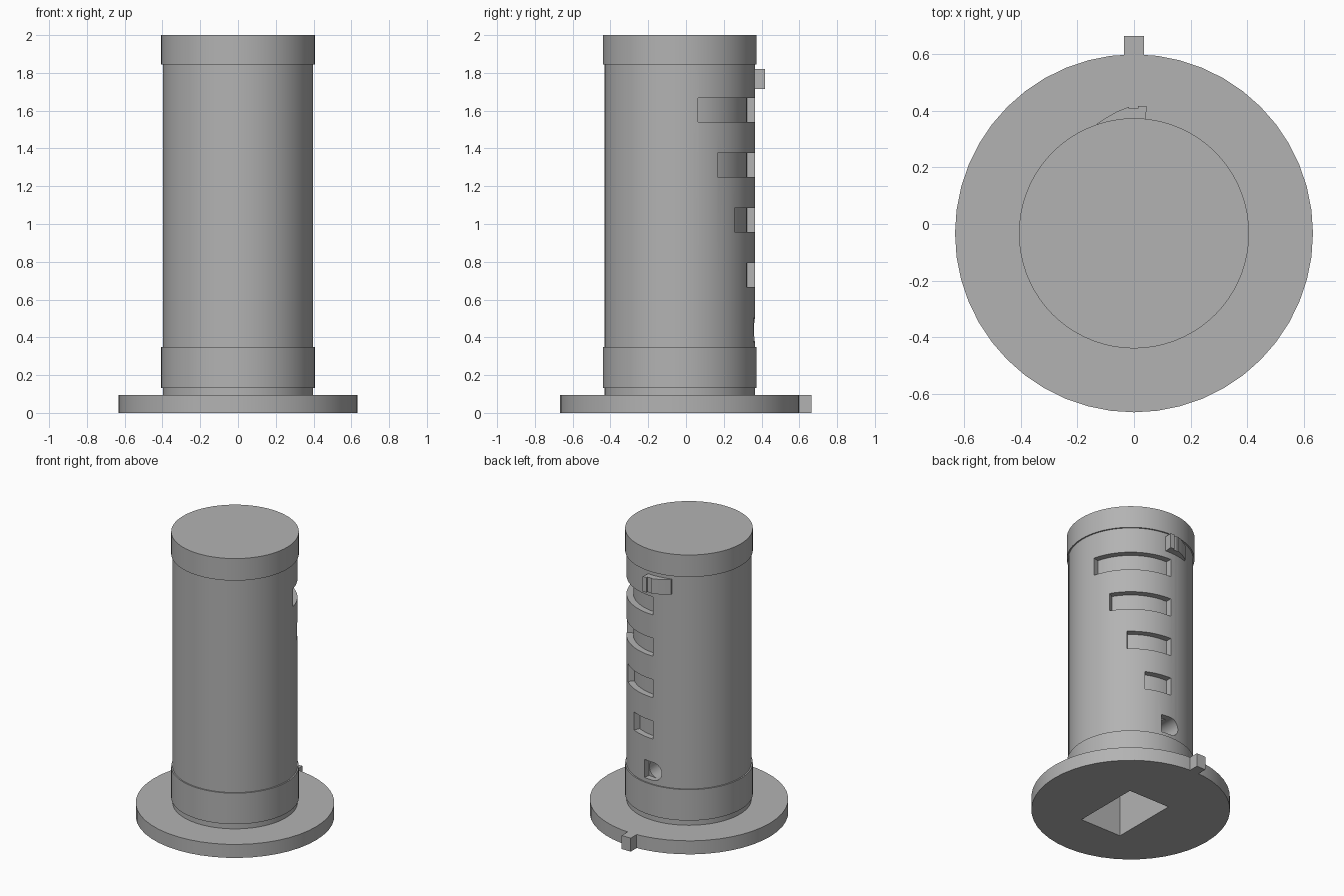
import bpy, bmesh
from math import sin, cos, pi, radians

if "Cube" in bpy.data.objects:
    bpy.data.objects.remove(bpy.data.objects["Cube"])

AXIS_Y = -0.033      # barrel axis, offset because of the rear tab
R_BODY, R_BAND, R_FLOOR = 0.398, 0.407, 0.355

gray = bpy.data.materials.new("plain gray")
gray.use_nodes = True
color = (0.45, 0.45, 0.45, 1)
gray.diffuse_color = color
gray.node_tree.nodes["Principled BSDF"].inputs["Base Color"].default_value = color


def finish(name, bm):
    bmesh.ops.recalc_face_normals(bm, faces=bm.faces[:])
    mesh = bpy.data.meshes.new(name)
    bm.to_mesh(mesh)
    bm.free()
    mesh.materials.append(gray)
    obj = bpy.data.objects.new(name, mesh)
    bpy.context.collection.objects.link(obj)
    return obj


def prism(name, outline, z0, z1):
    """Extrude a plan outline between two heights."""
    bm = bmesh.new()
    face = bm.faces.new([bm.verts.new((x, y, z0)) for x, y in outline])
    top = bmesh.ops.extrude_face_region(bm, geom=[face])["geom"]
    verts = [v for v in top if isinstance(v, bmesh.types.BMVert)]
    bmesh.ops.translate(bm, verts=verts, vec=(0, 0, z1 - z0))
    return finish(name, bm)


def lathe(name, profile, steps):
    """Spin (radius, height) pairs round the barrel axis, capping both ends."""
    bm = bmesh.new()
    rings = [[bm.verts.new((r * sin(2 * pi * i / steps),
                            AXIS_Y + r * cos(2 * pi * i / steps), z))
              for i in range(steps)] for r, z in profile]
    for a, b in zip(rings, rings[1:]):
        for i in range(steps):
            j = (i + 1) % steps
            bm.faces.new((a[i], a[j], b[j], b[i]))
    bm.faces.new(rings[0])
    bm.faces.new(rings[-1])
    return finish(name, bm)


def box(x, y0, y1):
    return [(-x, y0), (x, y0), (x, y1), (-x, y1)]


def arc(radius, start, end, steps=20):
    angles = [radians(start + (end - start) * i / steps) for i in range(steps + 1)]
    return [(radius * sin(a), AXIS_Y + radius * cos(a)) for a in angles]


def cut(target, cutter):
    cutter.hide_render = True
    mod = target.modifiers.new("cut", 'BOOLEAN')
    mod.operation, mod.solver, mod.object = 'DIFFERENCE', 'EXACT', cutter
    with bpy.context.temp_override(object=target, active_object=target):
        bpy.ops.object.modifier_apply(modifier=mod.name)
    bpy.data.objects.remove(cutter)


def smooth(obj):
    bpy.ops.object.select_all(action='DESELECT')
    obj.select_set(True)
    bpy.context.view_layer.objects.active = obj
    bpy.ops.object.shade_smooth_by_angle(angle=radians(30))


# Base flange and barrel with its two raised bands
flange = lathe("base_flange", [(0.633, 0), (0.633, 0.095)], 48)
barrel = lathe("barrel", [(R_BODY, 0.095), (R_BODY, 0.132), (R_BAND, 0.132),
                          (R_BAND, 0.35), (R_BODY, 0.35), (R_BODY, 1.845),
                          (R_BAND, 1.845), (R_BAND, 2)], 72)

# Rectangular socket from below
for part in (flange, barrel):
    cut(part, prism("socket_cutter", box(0.16, -0.33, 0.15), -0.1, 1.7))

# Five slots of growing length, each starting at a round pin hole
for i in range(5):
    z = 0.44 + 0.291 * i
    sweep = 10.5 + 16.4 * i
    outline = arc(R_FLOOR, 0, sweep) + arc(0.5, sweep, 0)
    cut(barrel, prism("slot_cutter", outline, z - 0.0635, z + 0.0635))
    bm = bmesh.new()
    bmesh.ops.create_cone(bm, cap_ends=True, segments=32,
                          radius1=0.063, radius2=0.063, depth=0.3)
    for v in bm.verts:
        v.co = (v.co.x, v.co.z + 0.36, v.co.y + z)
    cut(barrel, finish("pin_hole_cutter", bm))

for part in (flange, barrel):
    smooth(part)

# Locating tab at the rear of the flange
prism("flange_tab", box(0.035, 0.55, 0.665), 0, 0.095)

# Ramped catch near the top, with a small notch across its crest
prism("catch", [(-0.13, 0.33), (-0.13, 0.355), (-0.1, 0.375), (-0.06, 0.398),
                (-0.017, 0.415), (-0.017, 0.408), (0.015, 0.408), (0.015, 0.418),
                (0.045, 0.418), (0.038, 0.33)], 1.715, 1.82)
